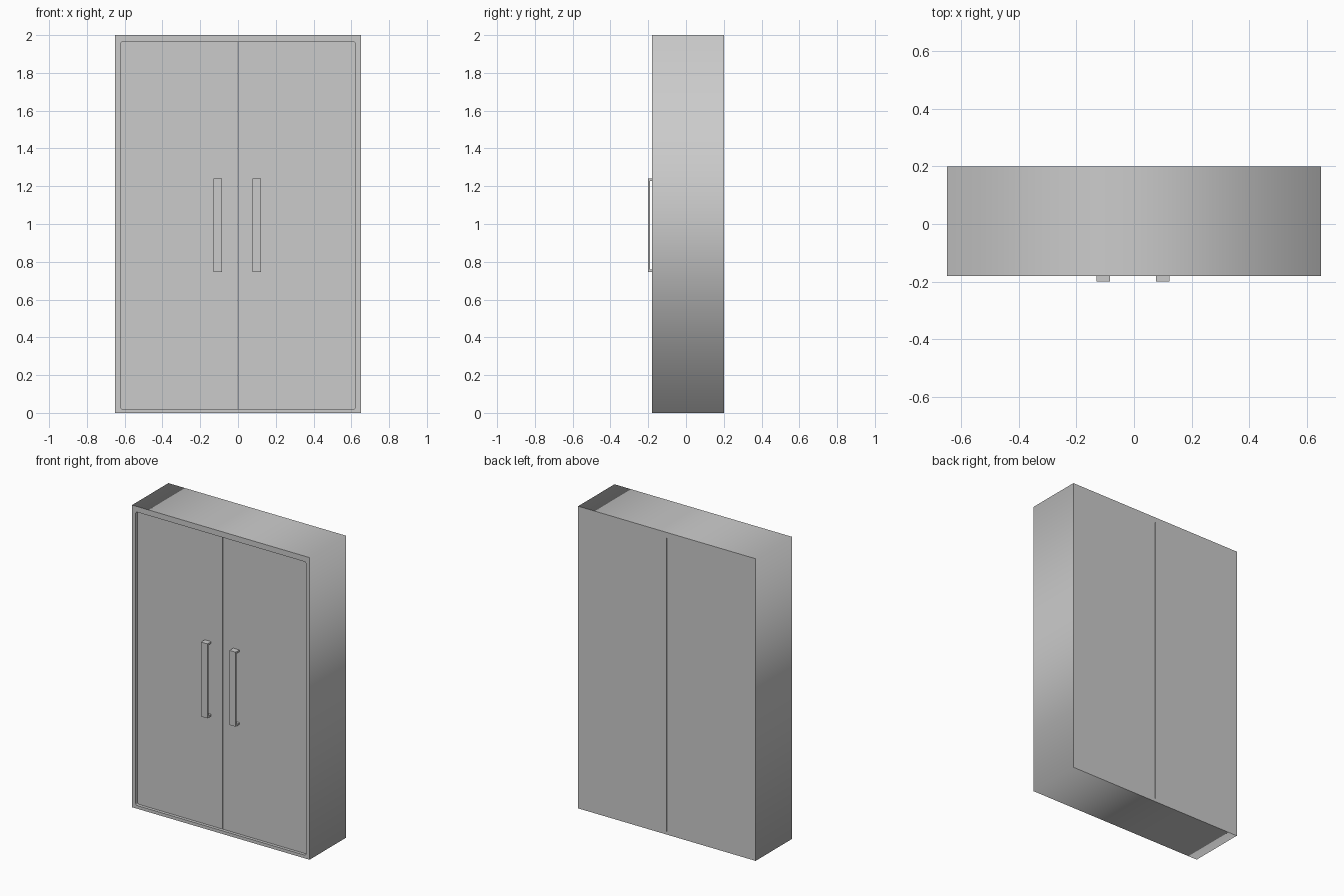
import bpy, bmesh, math
from mathutils import Vector

if "Cube" in bpy.data.objects:
    bpy.data.objects.remove(bpy.data.objects["Cube"])

Y_FRONT, Y_BACK = -0.18, 0.20
OPEN_X, OPEN_Z0, OPEN_Z1 = 0.623, 0.021, 1.963


def add_box(bm, lo, hi):
    lo, hi = Vector(lo), Vector(hi)
    size, mid = hi - lo, (lo + hi) / 2
    for v in bmesh.ops.create_cube(bm, size=1)["verts"]:
        v.co = Vector(a * b for a, b in zip(v.co, size)) + mid


def make(name, boxes):
    bm = bmesh.new()
    for lo, hi in boxes:
        add_box(bm, lo, hi)
    me = bpy.data.meshes.new(name)
    bm.to_mesh(me)
    bm.free()
    ob = bpy.data.objects.new(name, me)
    bpy.context.collection.objects.link(ob)
    return ob


def rounded_rect(x0, z0, x1, z1, r, steps=3):
    pts = []
    for i, (cx, cz) in enumerate([(x1 - r, z1 - r), (x0 + r, z1 - r),
                                  (x0 + r, z0 + r), (x1 - r, z0 + r)]):
        for k in range(steps + 1):
            a = math.pi / 2 * (i + k / steps)
            pts.append((cx + r * math.cos(a), cz + r * math.sin(a)))
    return pts


# Carcass: one frame profile, extruded through the full depth
curve = bpy.data.curves.new("carcass_profile", "CURVE")
curve.dimensions = "2D"
curve.fill_mode = "BOTH"
curve.extrude = (Y_BACK - Y_FRONT) / 2
outer = [(-0.65, 0), (0.65, 0), (0.65, 2), (-0.65, 2)]
inner = rounded_rect(-OPEN_X, OPEN_Z0, OPEN_X, OPEN_Z1, 0.01)
for pts in (outer, inner):
    sp = curve.splines.new("POLY")
    sp.points.add(len(pts) - 1)
    for p, (x, z) in zip(sp.points, pts):
        p.co = (x, z, 0, 1)
    sp.use_cyclic_u = True
carcass = bpy.data.objects.new("carcass", curve)
carcass.rotation_euler.x = math.pi / 2
carcass.location.y = (Y_FRONT + Y_BACK) / 2
bpy.context.collection.objects.link(carcass)
bpy.context.view_layer.objects.active = carcass
carcass.select_set(True)
bpy.ops.object.convert(target="MESH")

# Recessed doors, flush back panels and handles on each half
for side, s, hx in (("left", -1, -0.107), ("right", 1, 0.100)):
    xa, xb = sorted((s * 0.002, s * OPEN_X))
    make(side + "_door", [((xa, -0.16, OPEN_Z0), (xb, -0.14, OPEN_Z1))])
    make(side + "_back_panel", [((xa, 0.18, OPEN_Z0), (xb, Y_BACK, OPEN_Z1))])

    # Handle: flat bar on a short post at each end
    h0, h1, w, t = 0.747, 1.24, 0.023, 0.012
    make(side + "_handle", [
        ((hx - w, -0.20, h0), (hx + w, -0.19, h1)),
        ((hx - w, -0.19, h0), (hx + w, -0.16, h0 + t)),
        ((hx - w, -0.19, h1 - t), (hx + w, -0.16, h1)),
    ])
